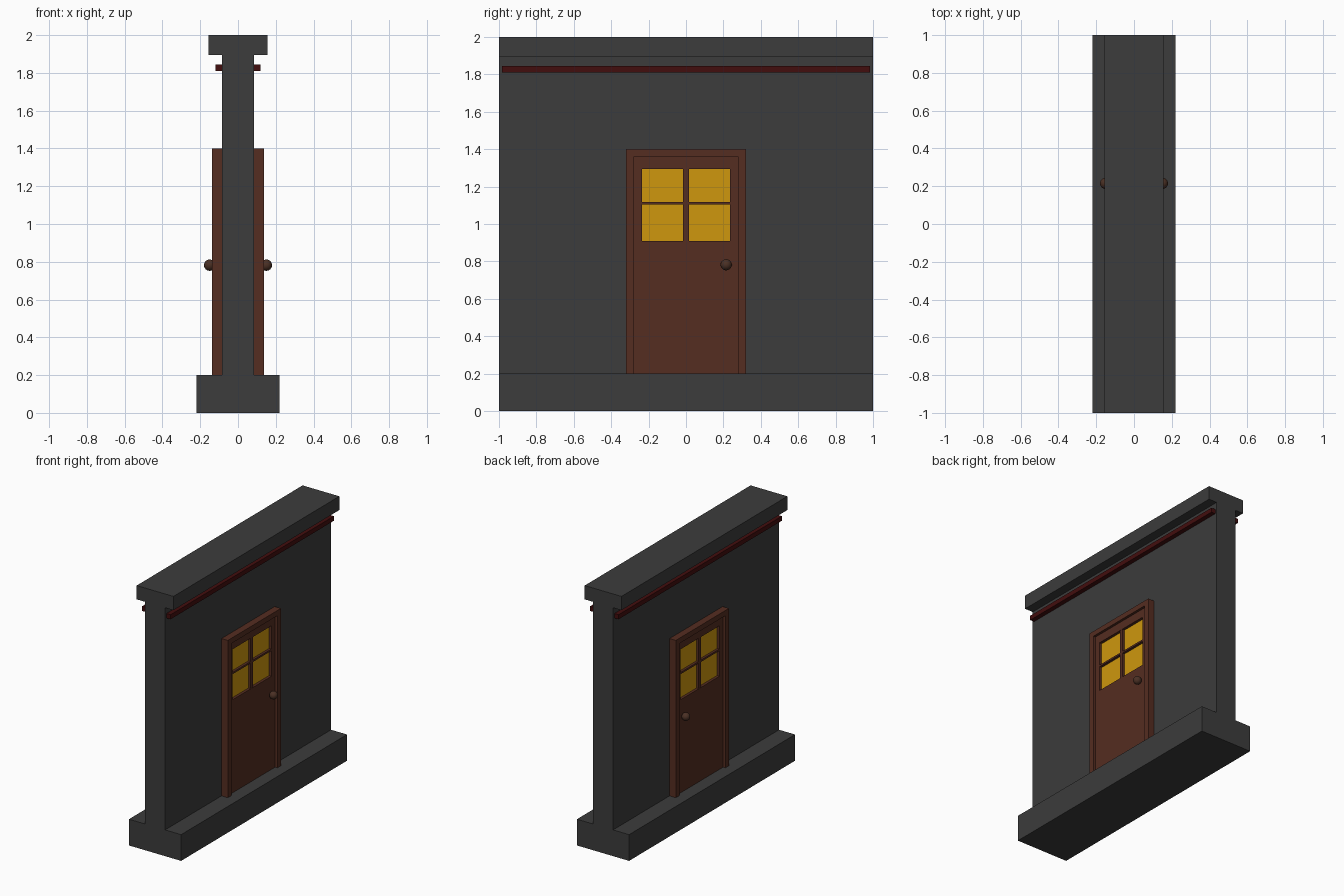
import bpy, bmesh
from mathutils import Vector

if "Cube" in bpy.data.objects:
    bpy.data.objects.remove(bpy.data.objects["Cube"])


def material(name, rgb):
    m = bpy.data.materials.new(name)
    m.diffuse_color = (*rgb, 1)
    m.use_nodes = True
    m.node_tree.nodes["Principled BSDF"].inputs["Base Color"].default_value = m.diffuse_color
    return m


STONE = material("dark_stone", (0.045, 0.045, 0.045))
WOOD = material("brown_wood", (0.09, 0.026, 0.015))
GLASS = material("amber_glass", (0.62, 0.31, 0.004))
TRIM = material("dark_red_trim", (0.055, 0.004, 0.004))
KNOB = material("knob_metal", (0.07, 0.03, 0.018))


def finish(name, bm, mat, mirror=True):
    bmesh.ops.recalc_face_normals(bm, faces=bm.faces)
    me = bpy.data.meshes.new(name)
    bm.to_mesh(me)
    bm.free()
    me.materials.append(mat)
    ob = bpy.data.objects.new(name, me)
    bpy.context.collection.objects.link(ob)
    if mirror:  # same part on the other face of the wall
        ob.modifiers.new("both_sides", 'MIRROR').use_mirror_merge = False
    return ob


def prism(name, points, along, mat, mirror=True):
    """Extrude a closed outline of 3D points along a vector."""
    bm = bmesh.new()
    face = bm.faces.new([bm.verts.new(p) for p in points])
    out = bmesh.ops.extrude_face_region(bm, geom=[face])
    verts = [v for v in out["geom"] if isinstance(v, bmesh.types.BMVert)]
    bmesh.ops.translate(bm, verts=verts, vec=Vector(along))
    # keep the starting cap so the solid is closed
    if not face.is_valid:
        bmesh.ops.holes_fill(bm, edges=bm.edges)
    return finish(name, bm, mat, mirror)


def box(name, x, y, z, mat):
    pts = [(x[0], y[0], z[0]), (x[0], y[1], z[0]),
           (x[0], y[1], z[1]), (x[0], y[0], z[1])]
    return prism(name, pts, (x[1] - x[0], 0, 0), mat)


# Wall with plinth and coping: one profile swept along y
profile = [(0.22, 0), (0.22, 0.2), (0.085, 0.2), (0.085, 1.895), (0.155, 1.895), (0.155, 2)]
outline = profile + [(-x, z) for x, z in reversed(profile)]
prism("wall", [(x, -1, z) for x, z in outline], (0, 2, 0), STONE, mirror=False)

# Red trim rail under the coping
box("trim_rail", (0.085, 0.12), (-0.985, 0.985), (1.81, 1.845), TRIM)

# Door casing
casing = [(-0.32, 0.2), (-0.32, 1.4), (0.32, 1.4), (0.32, 0.2),
          (0.277, 0.2), (0.277, 1.36), (-0.277, 1.36), (-0.277, 0.2)]
prism("door_casing", [(0.085, y, z) for y, z in casing], (0.053, 0, 0), WOOD)

# Door leaf: lower panel, then an arch of stiles and top rail round the window
D = (0.085, 0.119)
leaf = [(-0.277, 0.2), (-0.277, 1.36), (0.277, 1.36), (0.277, 0.2)]
box("door_panel", D, (-0.277, 0.277), (0.2, 0.91), WOOD)
surround = [(-0.277, 0.91), (-0.277, 1.36), (0.277, 1.36), (0.277, 0.91),
            (0.235, 0.91), (0.235, 1.295), (-0.235, 1.295), (-0.235, 0.91)]
prism("window_surround", [(D[0], y, z) for y, z in surround], (D[1] - D[0], 0, 0), WOOD)

# Glass and glazing bars
box("window_glass", (0.085, 0.098), (-0.235, 0.235), (0.91, 1.295), GLASS)
box("glazing_bar_upright", (0.098, 0.117), (-0.015, 0.015), (0.91, 1.295), WOOD)
for i, y in enumerate([(-0.235, -0.015), (0.015, 0.235)]):
    box(f"glazing_bar_cross_{i + 1}", (0.098, 0.117), y, (1.103, 1.117), WOOD)

# Door knob
bm = bmesh.new()
bmesh.ops.create_uvsphere(bm, u_segments=20, v_segments=12, radius=0.03)
bmesh.ops.translate(bm, verts=bm.verts, vec=(0.15, 0.215, 0.782))
for f in bm.faces:
    f.smooth = True
finish("door_knob", bm, KNOB)
